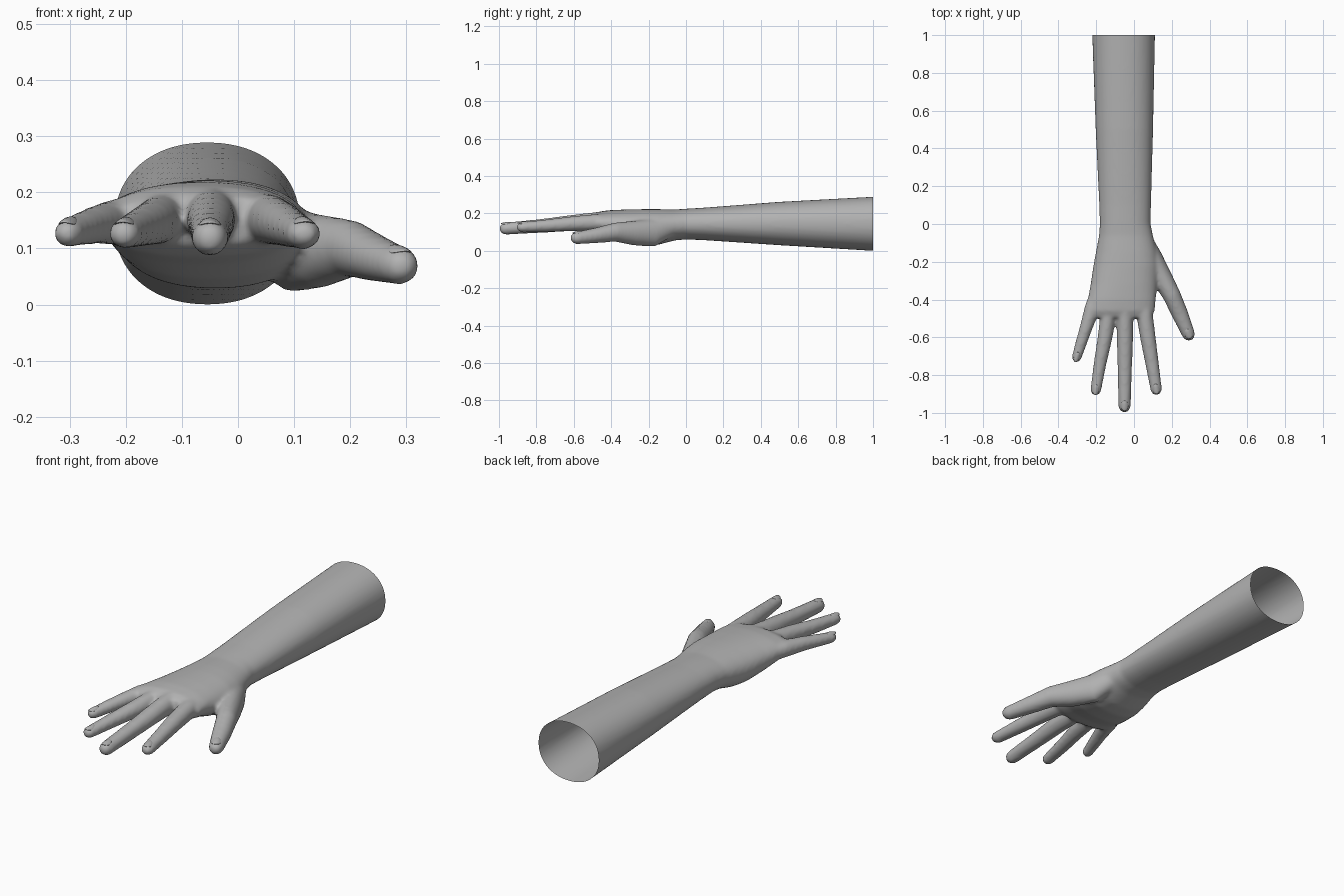
import bpy, bmesh, math
from mathutils import Vector

if "Cube" in bpy.data.objects:
    bpy.data.objects.remove(bpy.data.objects["Cube"])

skin = bpy.data.materials.new("plain grey")
skin.diffuse_color = (0.45, 0.45, 0.45, 1)
skin.use_nodes = True
skin.node_tree.nodes["Principled BSDF"].inputs["Base Color"].default_value = skin.diffuse_color


def loft(bm, rows, sides, power=1.0, fixed=False, tip=False):
    """Closed tube through rows of (x, y, z, half width, half height)."""
    pts = [Vector(r[:3]) for r in rows]
    sections = []
    for i, r in enumerate(rows):
        d = pts[min(i + 1, len(rows) - 1)] - pts[max(i - 1, 0)]
        d.z = 0
        d.normalize()
        side = Vector((1, 0, 0)) if fixed else Vector((-d.y, d.x, 0))
        sections.append((pts[i], side, r[3], r[4]))
    if tip:  # rounded finger end
        p, side, w, h = sections[-1]
        for a in (25, 50, 70, 84):
            t = math.radians(a)
            sections.append((p + d * w * 1.08 * math.sin(t), side,
                             w * math.cos(t), h * math.cos(t)))
    rings = []
    for p, side, w, h in sections:
        ring = []
        for k in range(sides):
            a = 2 * math.pi * k / sides
            c, s = math.cos(a), math.sin(a)
            c = math.copysign(abs(c) ** power, c)
            s = math.copysign(abs(s) ** power, s)
            ring.append(bm.verts.new(p + side * w * c + Vector((0, 0, h * s))))
        rings.append(ring)
    for a, b in zip(rings, rings[1:]):
        for k in range(sides):
            n = (k + 1) % sides
            bm.faces.new((a[k], a[n], b[n], b[k]))
    bm.faces.new(rings[0][::-1])
    bm.faces.new(rings[-1])


def make_object(name, bm):
    mesh = bpy.data.meshes.new(name)
    bm.to_mesh(mesh)
    bm.free()
    mesh.materials.append(skin)
    obj = bpy.data.objects.new(name, mesh)
    bpy.context.collection.objects.link(obj)
    return obj


# Forearm, wrist and palm: y, x min, x max, z min, z max
ARM = [
    (1.08, -.224, .114, -.005, .294), (1.0, -.221, .111, .0, .289),
    (.5, -.203, .101, .030, .262), (.1, -.184, .090, .057, .231),
    (0, -.181, .088, .061, .225), (-.06, -.185, .100, .056, .221),
    (-.15, -.202, .123, .032, .223), (-.22, -.215, .132, .028, .223),
    (-.32, -.230, .124, .046, .221), (-.40, -.245, .115, .072, .218),
    (-.46, -.250, .110, .085, .211), (-.495, -.225, .090, .105, .195),
]
# Fingers: x, y, z, half width, half height
FINGERS = {
    "little": [(-.185, -.34, .145, .038, .040), (-.222, -.45, .147, .041, .040),
               (-.254, -.55, .142, .034, .034), (-.283, -.64, .134, .030, .029),
               (-.303, -.705, .127, .026, .026)],
    "ring": [(-.125, -.36, .152, .038, .042), (-.136, -.48, .153, .042, .045),
             (-.155, -.61, .145, .039, .039), (-.180, -.74, .135, .034, .033),
             (-.202, -.878, .126, .029, .027)],
    "middle": [(-.048, -.36, .158, .042, .044), (-.048, -.48, .158, .044, .050),
               (-.048, -.62, .148, .043, .043), (-.049, -.78, .133, .038, .037),
               (-.050, -.963, .119, .033, .033)],
    "index": [(.045, -.36, .152, .040, .043), (.056, -.48, .152, .044, .045),
              (.075, -.61, .145, .041, .040), (.096, -.74, .135, .036, .034),
              (.117, -.874, .126, .031, .028)],
    "thumb": [(.045, -.06, .135, .040, .050), (.095, -.17, .096, .052, .074),
              (.145, -.28, .095, .056, .066), (.201, -.38, .100, .048, .051),
              (.245, -.48, .083, .044, .042), (.288, -.582, .069, .035, .034)],
}

bm = bmesh.new()
loft(bm, [((a + b) / 2, y, (c + d) / 2, (b - a) / 2, (d - c) / 2)
          for y, a, b, c, d in ARM], 40, power=0.92, fixed=True)
for rows in FINGERS.values():
    loft(bm, rows, 20, tip=True)
bmesh.ops.recalc_face_normals(bm, faces=bm.faces)
arm = make_object("hand_and_forearm", bm)

# Fuse the parts into one skin and soften the webs between fingers
bpy.context.view_layer.objects.active = arm
arm.select_set(True)
fuse = arm.modifiers.new("fuse", 'REMESH')
fuse.mode = 'VOXEL'
fuse.voxel_size = 0.009
soften = arm.modifiers.new("soften", 'SMOOTH')
soften.factor = 0.5
soften.iterations = 8
for m in ("fuse", "soften"):
    bpy.ops.object.modifier_apply(modifier=m)

# Cut the forearm open at the back
bm = bmesh.new()
bm.from_mesh(arm.data)
bmesh.ops.bisect_plane(bm, geom=bm.verts[:] + bm.edges[:] + bm.faces[:],
                       plane_co=(0, 1, 0), plane_no=(0, 1, 0), clear_outer=True)
for f in bm.faces:
    f.smooth = True
    f.material_index = 0
bm.to_mesh(arm.data)
bm.free()
if not arm.data.materials:
    arm.data.materials.append(skin)

# Fingernails: thin domed plates lying on the finger ends
for name, rows in FINGERS.items():
    x, y, z, w, h = rows[-1]
    px, py, pz = rows[-2][:3]
    bm = bmesh.new()
    bmesh.ops.create_uvsphere(bm, u_segments=16, v_segments=8, radius=1)
    for v in bm.verts:
        v.co.z = v.co.z * 0.004 - 0.008 * v.co.x ** 2
        v.co.x *= w * 0.62
        v.co.y *= 0.028
    for f in bm.faces:
        f.smooth = True
    nail = make_object(name + "_nail", bm)
    run = math.hypot(x - px, y - py)
    nail.location = (x, y, z + h * 0.93)
    nail.rotation_euler = (math.atan2(pz - z, run) + 0.06, 0,
                           math.atan2(x - px, py - y))
